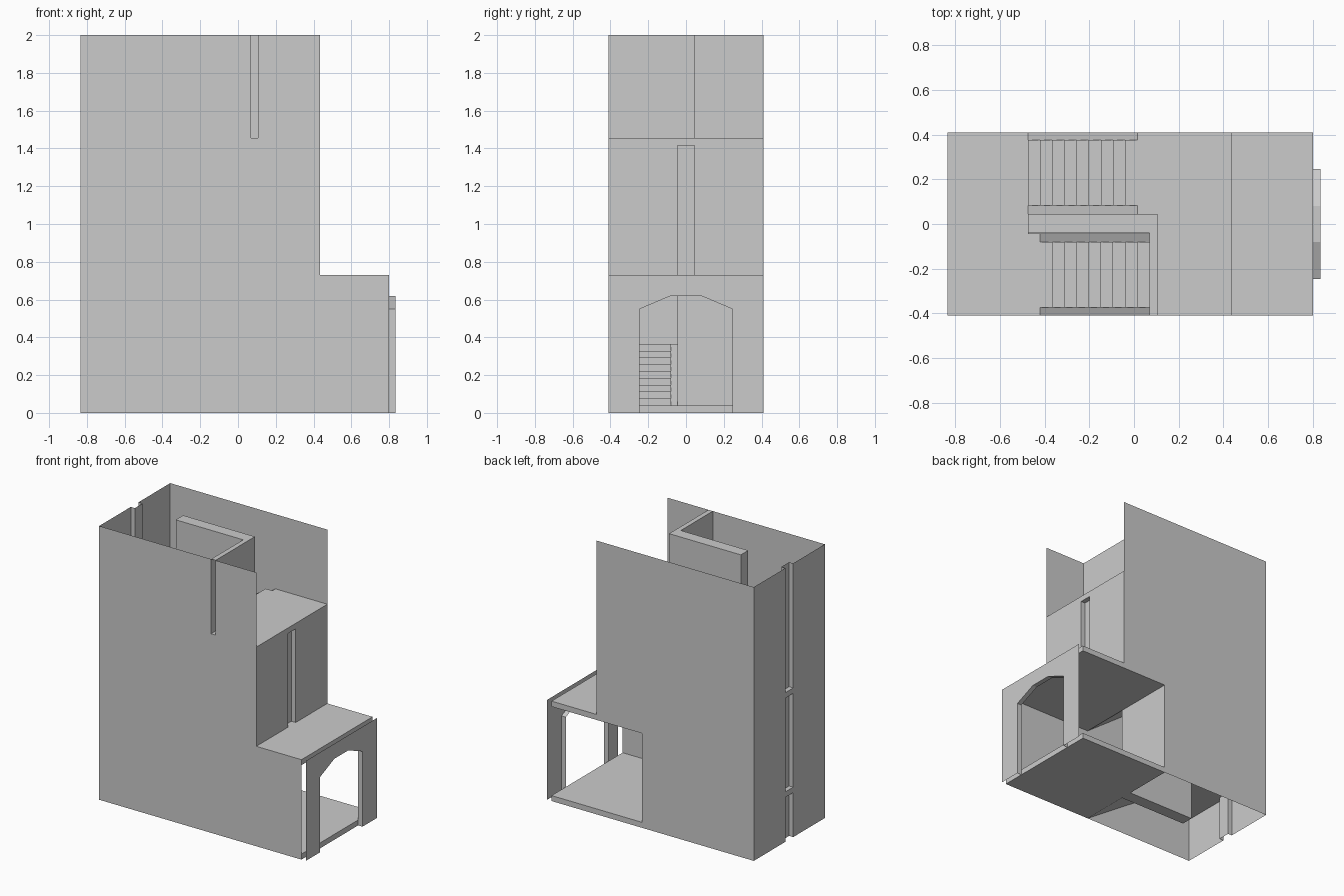
import bpy, bmesh

if "Cube" in bpy.data.objects:
    bpy.data.objects.remove(bpy.data.objects["Cube"])


def finish(name, bm, solid=False):
    if solid:
        bmesh.ops.recalc_face_normals(bm, faces=bm.faces)
    me = bpy.data.meshes.new(name)
    bm.to_mesh(me)
    bm.free()
    ob = bpy.data.objects.new(name, me)
    bpy.context.collection.objects.link(ob)
    return ob


def sheet(name, polys):
    """Single-sided panels, each given by its corner points."""
    bm = bmesh.new()
    for p in polys:
        bm.faces.new([bm.verts.new(v) for v in p])
    bmesh.ops.remove_doubles(bm, verts=bm.verts, dist=1e-5)
    return finish(name, bm)


def prism(name, profiles, a, b, axis='Y'):
    """Extrude flat profiles from a to b along Y (xz profile) or Z (xy profile)."""
    bm = bmesh.new()
    for pr in profiles:
        def at(t):
            return [bm.verts.new((u, t, v) if axis == 'Y' else (u, v, t)) for u, v in pr]
        lo, hi = at(a), at(b)
        bm.faces.new(lo)
        bm.faces.new(hi[::-1])
        n = len(pr)
        for i in range(n):
            j = (i + 1) % n
            bm.faces.new((lo[j], lo[i], hi[i], hi[j]))
    return finish(name, bm, True)


def slab(name, x0, x1, y0, y1, z0, z1):
    return prism(name, [[(x0, z0), (x1, z0), (x1, z1), (x0, z1)]], y0, y1)


L, R, HALL, DOOR, Y = -0.835, 0.435, 0.80, 0.835, 0.41   # main planes
T = 0.04                                                # slab thickness
Z1, Z2, Z3, Z4, TOP = 0.365, 0.73, 1.09, 1.455, 2.0      # storey levels
S = 0.045                                               # half width of spine

# Front wall with slot for the parapet end
front = [(L, 0), (HALL, 0), (HALL, Z2), (R, Z2), (R, TOP), (0.105, TOP),
         (0.105, Z4), (0.07, Z4), (0.07, TOP), (L, TOP)]
sheet("front_wall", [[(x, -Y, z) for x, z in front]])

# Back wall, open beside the entrance hall
back = [(L, 0), (L, TOP), (R, TOP), (R, Z2 - T), (0.07, Z2 - T), (0.07, 0)]
sheet("back_wall", [[(x, Y, z) for x, z in back]])


# End walls with a narrow recessed channel in the middle
def channel_wall(name, x, xin, z0, z1):
    path = [(x, -Y), (x, -S), (xin, -S), (xin, S), (x, S), (x, Y)]
    polys = []
    for (xa, ya), (xb, yb) in zip(path, path[1:]):
        q = [(xa, ya, z0), (xb, yb, z0), (xb, yb, z1), (xa, ya, z1)]
        polys.append(q if x > 0 else q[::-1])
    return sheet(name, polys)


channel_wall("left_wall", L, L + 0.033, 0, TOP)
channel_wall("upper_right_wall", R, R - 0.035, Z2, Z4)

# Entrance wall with angled arch and inner reveal
arch = [(-0.245, 0), (-0.245, 0.55), (-0.08, 0.62), (0.08, 0.62), (0.245, 0.55), (0.245, 0)]
outline = [(-Y, 0)] + arch + [(Y, 0), (Y, Z2), (-Y, Z2)]
sheet("entrance_wall", [[(DOOR, y, z) for y, z in outline]])
sheet("entrance_reveal", [[(HALL, *p), (DOOR, *p), (DOOR, *q), (HALL, *q)]
                          for p, q in zip(arch, arch[1:])])

# Floors and landings
slab("hall_floor", 0.07, HALL, -Y, Y, 0, T)
slab("middle_floor", 0.07, HALL, -Y, Y, Z2 - T, Z2)
slab("middle_floor_stair_head", 0.015, 0.07, S, Y, Z2 - T, Z2)
slab("top_floor", 0.07, R, -Y, Y, Z4 - T, Z4)
slab("top_floor_stair_head", 0.015, 0.07, S, Y, Z4 - T, Z4)
for name, z in (("lower_landing", Z1), ("upper_landing", Z3)):
    slab(name, L, -0.475, -Y, Y, z - T, z)
    slab(name + "_stair_head", -0.475, -0.42, -Y, -S, z - T, z)

# Spine wall between flights, and panel closing the space under flight two
slab("spine_wall", -0.475, 0.07, -S, S, 0, Z4)
sheet("under_stair_panel", [[(0.07, -S, T), (0.07, Y, T), (0.07, Y, Z2 - T), (0.07, -S, Z2 - T)]])

# Parapet around the top stair opening, hollow at its front end
parapet = prism("parapet", [[(-0.475, S), (0.105, S), (0.105, -Y), (0.07, -Y),
                             (0.07, -0.04), (-0.475, -0.04)]], Z4, TOP, 'Z')
bm = bmesh.new()
bm.from_mesh(parapet.data)
ends = [f for f in bm.faces if abs(f.calc_center_median().y + Y) < 1e-4]
bmesh.ops.delete(bm, geom=ends, context='FACES')
bm.to_mesh(parapet.data)
bm.free()

# Stair flights: sloped ramp with nine wedge steps on top
N = 9


def flight(name, xs, xe, za, zb, y0, y1):
    prism(name + "_ramp", [[(xs, za), (xe, zb), (xe, zb - T), (xs, za - T)]], y0, y1)
    dx, dz = (xe - xs) / N, (zb - za) / N
    steps = [[(xs + k * dx, za + k * dz), (xs + k * dx, za + (k + 1) * dz),
              (xs + (k + 1) * dx, za + (k + 1) * dz)] for k in range(N)]
    prism(name + "_steps", steps, y0 + 0.037, y1 - 0.035)


for name, za, zb, front_side in (("flight_one", T, Z1, True), ("flight_two", Z1, Z2, False),
                                 ("flight_three", Z2, Z3, True), ("flight_four", Z3, Z4, False)):
    if front_side:
        flight(name, 0.07, -0.42, za, zb, -Y, -S)
    else:
        flight(name, -0.475, 0.015, za, zb, S, Y)
